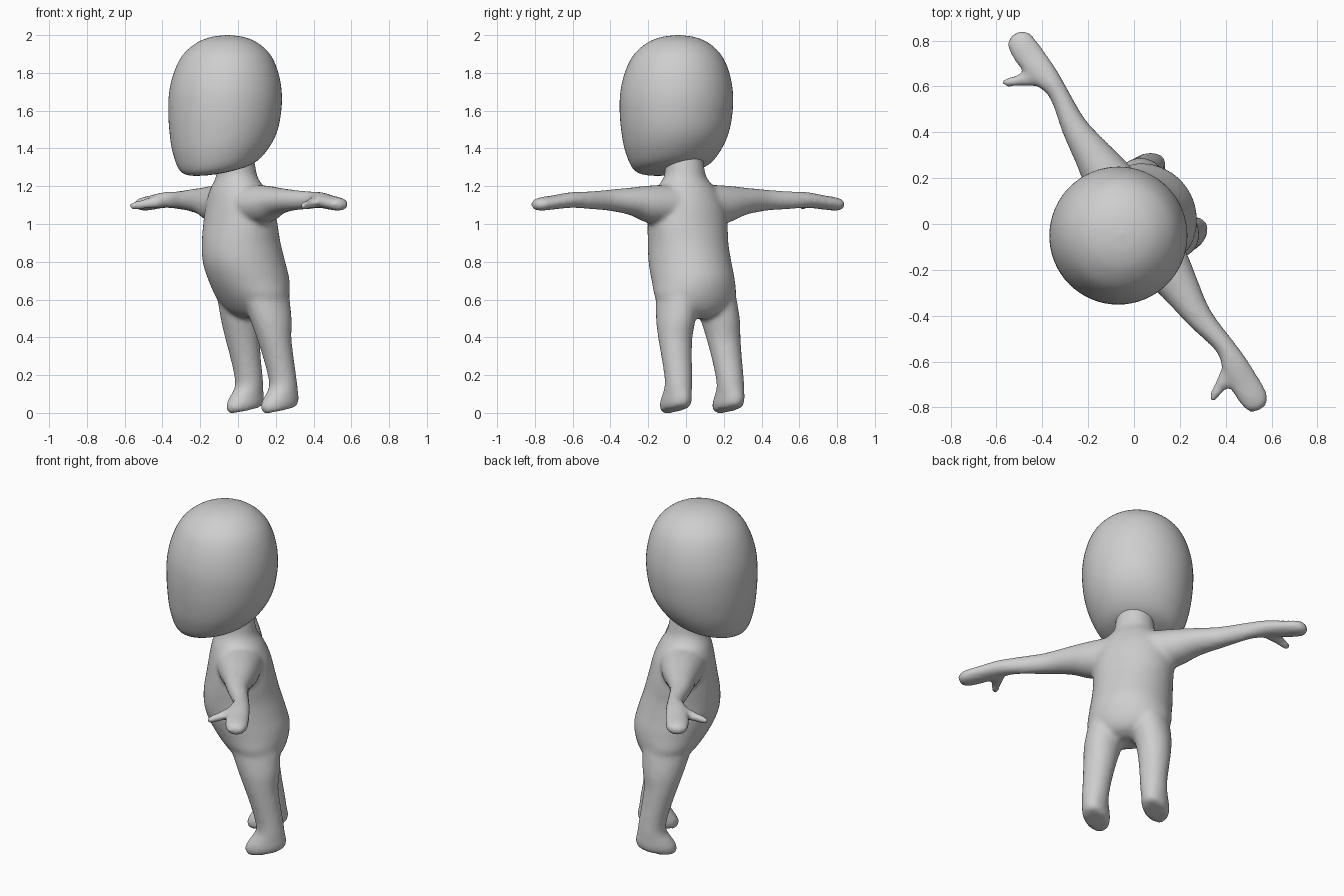
import bpy, bmesh, math
from mathutils import Vector

# The figure is turned: u runs along the arms, f points out of the face
YAW = math.atan2(-0.836, 0.549)
U = Vector((math.cos(YAW), math.sin(YAW), 0))
F = Vector((math.sin(YAW), -math.cos(YAW), 0))
Z = Vector((0, 0, 1))

skin = bpy.data.materials.new("plain_grey")
skin.diffuse_color = (0.62, 0.62, 0.62, 1)


def spline(rows, steps):
    """Catmull-Rom interpolation of the section rows."""
    out = []
    for i in range(len(rows) - 1):
        p0, p1 = rows[max(i - 1, 0)], rows[i]
        p2, p3 = rows[i + 1], rows[min(i + 2, len(rows) - 1)]
        for s in range(steps):
            t = s / steps
            out.append([0.5 * (2 * b + (c - a) * t + (2 * a - 5 * b + 4 * c - d) * t * t
                               + (3 * b - a - 3 * c + d) * t ** 3)
                        for a, b, c, d in zip(p0, p1, p2, p3)])
    out.append(list(rows[-1]))
    return out


def loft(bm, rows, axis, side=1, sides=40, steps=5):
    """Rows: position on axis, two centre offsets, two radii, optional tilt."""
    rows = [list(r) + [0] * (6 - len(r)) for r in rows]
    rings = []
    for pos, c1, c2, r1, r2, tilt in spline(rows, steps):
        ring = []
        for k in range(sides):
            ang = 2 * math.pi * k / sides
            a = c1 + max(r1, 0.002) * math.cos(ang)
            off = max(r2, 0.002) * math.sin(ang)
            b = c2 + off
            u, f, z = {"z": (a, b, pos + tilt * off),
                       "u": (pos, a, b),
                       "f": (a, pos, b)}[axis]
            ring.append(bm.verts.new(U * u * side + F * f + Z * z))
        rings.append(ring)
    faces = [bm.faces.new((p[k], p[(k + 1) % sides], q[(k + 1) % sides], q[k]))
             for p, q in zip(rings, rings[1:]) for k in range(sides)]
    faces += [bm.faces.new(rings[0]), bm.faces.new(rings[-1])]
    bmesh.ops.recalc_face_normals(bm, faces=faces)


def finish(bm, name):
    me = bpy.data.meshes.new(name)
    bm.to_mesh(me)
    bm.free()
    me.materials.append(skin)
    me.shade_smooth()
    ob = bpy.data.objects.new(name, me)
    bpy.context.collection.objects.link(ob)
    return ob


# Torso with neck
body = bmesh.new()
loft(body, [(0.50, 0, -0.11, 0.06, 0.06), (0.53, 0, -0.108, 0.15, 0.12),
            (0.60, 0, -0.095, 0.225, 0.17), (0.70, 0, -0.07, 0.225, 0.21),
            (0.80, 0, -0.038, 0.22, 0.218), (0.90, 0, -0.02, 0.217, 0.205),
            (1.00, 0, -0.015, 0.222, 0.185), (1.10, 0, -0.01, 0.21, 0.165),
            (1.18, 0, 0, 0.17, 0.14), (1.24, 0, 0.008, 0.12, 0.112),
            (1.29, 0, 0.012, 0.105, 0.105), (1.38, 0, 0.03, 0.105, 0.105)], "z")

for side in (1, -1):
    # Leg and tilted foot
    loft(body, [(0.015, 0.167, -0.155, 0.055, 0.092, -0.2),
                (0.03, 0.167, -0.155, 0.067, 0.106, -0.2),
                (0.06, 0.167, -0.155, 0.072, 0.112, -0.2),
                (0.09, 0.167, -0.162, 0.071, 0.100, -0.15),
                (0.14, 0.165, -0.178, 0.072, 0.077, -0.05),
                (0.20, 0.162, -0.172, 0.074, 0.076),
                (0.30, 0.158, -0.150, 0.081, 0.082),
                (0.40, 0.152, -0.128, 0.090, 0.094),
                (0.50, 0.140, -0.115, 0.100, 0.116),
                (0.65, 0.115, -0.090, 0.100, 0.140)], "z", side)
    # Arm and mitten hand
    loft(body, [(0.10, -0.010, 1.10, 0.13, 0.11), (0.25, -0.015, 1.105, 0.105, 0.098),
                (0.36, -0.015, 1.12, 0.082, 0.073), (0.50, -0.015, 1.126, 0.058, 0.056),
                (0.66, -0.038, 1.126, 0.044, 0.046), (0.75, -0.030, 1.127, 0.058, 0.042),
                (0.85, -0.022, 1.115, 0.065, 0.038), (0.93, -0.020, 1.106, 0.061, 0.036),
                (0.965, -0.020, 1.103, 0.045, 0.028), (0.98, -0.020, 1.102, 0.015, 0.01)],
         "u", side)
    # Thumb
    loft(body, [(-0.01, 0.755, 1.12, 0.045, 0.034), (0.04, 0.78, 1.112, 0.037, 0.030),
                (0.09, 0.803, 1.102, 0.026, 0.024), (0.13, 0.82, 1.096, 0.021, 0.02),
                (0.145, 0.826, 1.094, 0.008, 0.008)], "f", side, 20)

body_ob = finish(body, "body")
fuse = body_ob.modifiers.new("fuse", "REMESH")
fuse.mode = "VOXEL"
fuse.voxel_size = 0.013
fuse.use_smooth_shade = True
soften = body_ob.modifiers.new("soften", "SMOOTH")
soften.factor = 0.5
soften.iterations = 8

# Head: rounded block narrowing to a low, forward chin
head = bmesh.new()
loft(head, [(1.275, 0.005, 0.125, 0.01, 0.01, -0.2), (1.278, 0.005, 0.125, 0.11, 0.11, -0.2),
            (1.305, 0.005, 0.122, 0.20, 0.20, -0.18), (1.39, 0.005, 0.11, 0.255, 0.255, -0.08),
            (1.50, 0.005, 0.095, 0.287, 0.287), (1.62, 0.005, 0.086, 0.30, 0.30),
            (1.72, 0.005, 0.082, 0.295, 0.295), (1.82, 0.005, 0.078, 0.27, 0.27),
            (1.90, 0.005, 0.075, 0.228, 0.228), (1.96, 0.005, 0.072, 0.16, 0.16),
            (1.99, 0.005, 0.07, 0.085, 0.085), (2.0, 0.005, 0.07, 0.005, 0.005)],
     "z", sides=64, steps=6)
finish(head, "head")
